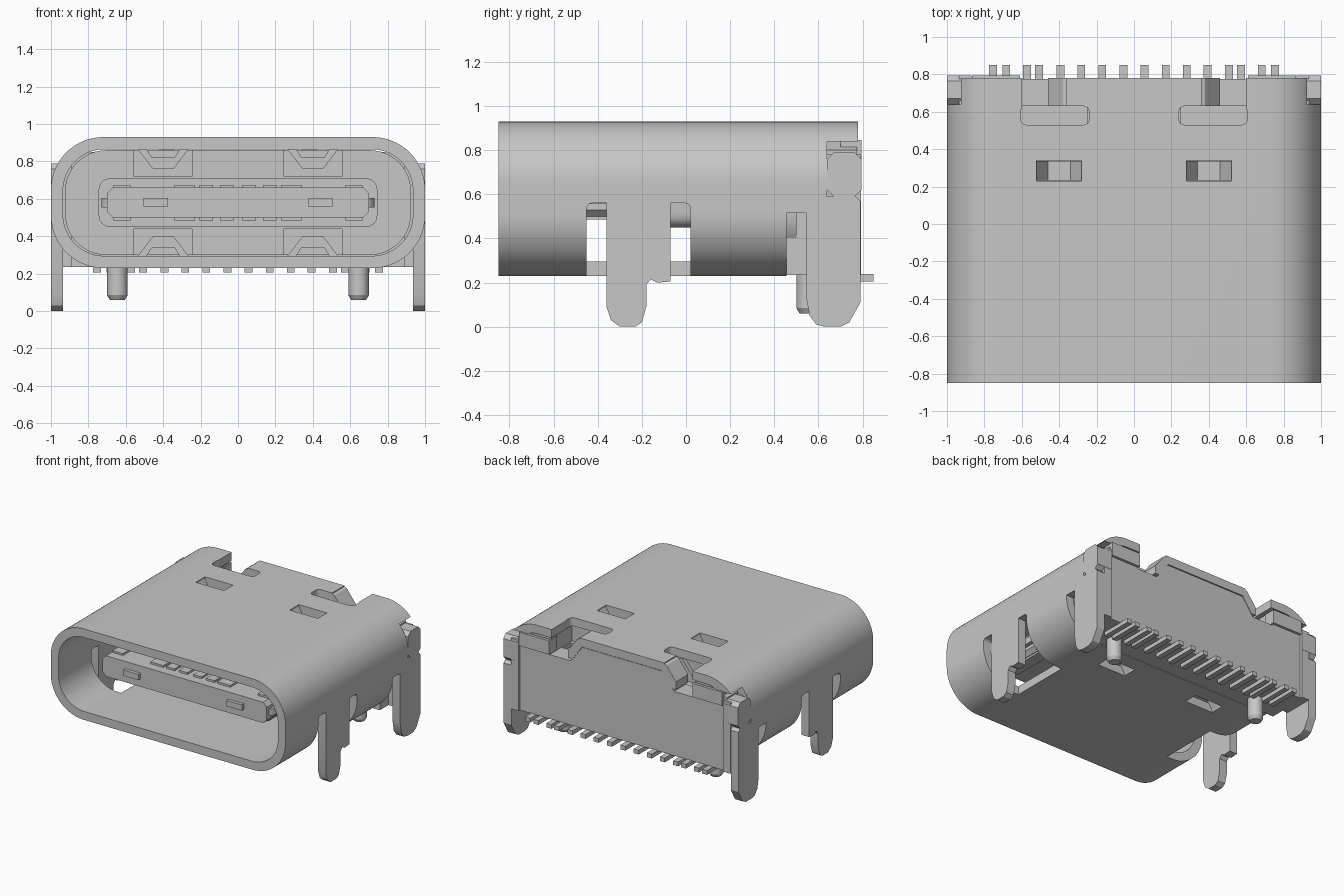
import bpy
import bmesh
import math

if "Cube" in bpy.data.objects:
    bpy.data.objects.remove(bpy.data.objects["Cube"], do_unlink=True)

grey = bpy.data.materials.new("light grey")
grey.use_nodes = True
grey.diffuse_color = (0.57, 0.57, 0.57, 1)
grey.node_tree.nodes["Principled BSDF"].inputs["Base Color"].default_value = (0.57, 0.57, 0.57, 1)

MID = 0.58  # height of the shell's centre line


def prism(name, pts, axis, a, b):
    """Extrude a 2D outline along an axis from a to b."""
    place = {"X": lambda p, t: (t, p[0], p[1]),
             "Y": lambda p, t: (p[0], t, p[1]),
             "Z": lambda p, t: (p[0], p[1], t)}[axis]
    bm = bmesh.new()
    low = [bm.verts.new(place(p, a)) for p in pts]
    high = [bm.verts.new(place(p, b)) for p in pts]
    bm.faces.new(low)
    bm.faces.new(high[::-1])
    for i in range(len(pts)):
        j = (i + 1) % len(pts)
        bm.faces.new((low[i], high[i], high[j], low[j]))
    bmesh.ops.recalc_face_normals(bm, faces=bm.faces)
    me = bpy.data.meshes.new(name)
    bm.to_mesh(me)
    bm.free()
    me.materials.append(grey)
    ob = bpy.data.objects.new(name, me)
    bpy.context.scene.collection.objects.link(ob)
    smooth(me)
    return ob


def smooth(me):
    me.shade_smooth()
    me.set_sharp_from_angle(angle=math.radians(28))


def rounded(x0, x1, z0, z1, r, n=12):
    """Rounded rectangle outline; n = 1 gives chamfered corners."""
    pts = []
    corners = ((x1 - r, z1 - r), (x0 + r, z1 - r), (x0 + r, z0 + r), (x1 - r, z0 + r))
    for q, (cx, cz) in enumerate(corners):
        for i in range(n + 1):
            t = (q + i / n) * math.pi / 2
            pts.append((cx + r * math.cos(t), cz + r * math.sin(t)))
    return pts


def box(name, x0, x1, y0, y1, z0, z1):
    return prism(name, [(x0, z0), (x1, z0), (x1, z1), (x0, z1)], "Y", y0, y1)


def cut(ob, cutters):
    """Subtract the cutters, bake the result and delete them."""
    for c in cutters:
        c.hide_render = True
        m = ob.modifiers.new("cut", "BOOLEAN")
        m.operation = "DIFFERENCE"
        m.solver = "EXACT"
        m.object = c
    dg = bpy.context.evaluated_depsgraph_get()
    me = bpy.data.meshes.new_from_object(ob.evaluated_get(dg))
    ob.modifiers.clear()
    ob.data = me
    smooth(me)
    for c in cutters:
        bpy.data.objects.remove(c, do_unlink=True)


def span(s, a, b):
    return (min(s * a, s * b), max(s * a, s * b))


def flip(pts, s):
    return [(s * x, z) for x, z in pts]


SIDES = ((1, "left"), (-1, "right"))

# Metal shell with leg openings, spring slots and rear notches
shell = prism("shell", rounded(-1, 1, 0.23, 0.93, 0.28, 20), "Y", -0.85, 0.78)
cutters = [
    prism("mouth", rounded(-0.935, 0.935, 0.295, 0.865, 0.22, 20), "Y", -1.1, 1.1),
    box("rear_cut", -1.2, 1.2, 0.64, 1, 0.1, 0.84),
    box("rear_floor_cut", -1.3, 1.3, 0.455, 0.9, 0.05, 0.515),
]
for s, side in SIDES:
    cutters += [
        prism("leg_cut", rounded(-0.45, 0.02, 0.1, 0.56, 0.025, 4), "X", *span(s, 0.68, 1.2)),
        prism("notch", rounded(*span(s, 0.24, 0.605), 0.53, 0.63, 0.03, 4), "Z", 0.7, 1.05),
        box("rear_gap", *span(s, 0.36, 0.6), 0.58, 1.2, 0.72, 1.15),
        box("spring_slot", *span(s, 0.28, 0.52), 0.23, 0.34, 0.12, 1.2),
    ]
cut(shell, cutters)

# Rear tab wings, springs, legs
wing = [(0.34, 0.93), (0.38, 0.915), (0.46, 0.81), (0.46, 0.75), (0.42, 0.75), (0.34, 0.865)]
spring = [(0.275, 0.925), (0.34, 0.82), (0.46, 0.82), (0.525, 0.925),
          (0.535, 0.865), (0.455, 0.76), (0.345, 0.76), (0.265, 0.865)]
front_leg = [(-0.36, 0.6), (-0.36, 0.09), (-0.34, 0.03), (-0.3, 0), (-0.23, 0), (-0.2, 0.02),
             (-0.18, 0.09), (-0.18, 0.19), (-0.16, 0.215), (-0.13, 0.2), (-0.07, 0.205), (-0.07, 0.6)]
back_leg = [(0.545, 0.59), (0.545, 0.13), (0.56, 0.05), (0.59, 0.01), (0.63, 0), (0.7, 0),
            (0.74, 0.02), (0.79, 0.11), (0.79, 0.57), (0.77, 0.59)]
for s, side in SIDES:
    prism(f"{side}_tab_wing", flip(wing, s), "Y", 0.63, 0.78)
    prism(f"{side}_top_spring", flip(spring, s), "Y", 0.232, 0.338)
    prism(f"{side}_bottom_spring", [(x, 2 * MID - z) for x, z in flip(spring, s)], "Y", 0.232, 0.338)
    prism(f"{side}_front_leg", front_leg, "X", *span(s, 0.935, 1))
    prism(f"{side}_back_leg", back_leg, "X", *span(s, 0.935, 1))

# Inner housing with pockets around the springs
core = prism("inner_housing", rounded(-0.925, 0.925, 0.3, 0.86, 0.22), "Y", 0.14, 0.5)
pockets = []
for s, side in SIDES:
    for z0, z1 in ((0.72, 0.95), (0.2, 0.44)):
        pockets.append(box("pocket", *span(s, 0.245, 0.555), 0, 0.44, z0, z1))
cut(core, pockets)

# Rear housing, stepped to follow the shell above it
half = [(0.89, 0.235), (0.89, 0.8), (0.8, 0.85), (0.62, 0.85), (0.62, 0.73),
        (0.44, 0.73), (0.34, 0.86)]
rear = prism("rear_housing", half + flip(half[::-1], -1), "Y", 0.455, 0.775)
cut(rear, [box("ledge_cut", *span(s, 0.25, 0.61), 0.53, 0.63, 0.7, 1) for s, side in SIDES])
for s, side in SIDES:
    prism(f"{side}_corner_block", rounded(0.64, 0.795, 0.59, 0.79, 0.03, 1), "X", *span(s, 0.87, 1))
    box(f"{side}_rear_post", *span(s, 0.87, 0.935), 0.56, 0.794, 0.235, 0.78)
    box(f"{side}_ear_block", *span(s, 0.61, 0.865), 0.7, 0.795, 0.74, 0.845)
    # Locating peg with a chamfered tip
    bm = bmesh.new()
    for r1, r2, z0, z1 in ((0.055, 0.055, 0.085, 0.26), (0.04, 0.055, 0.06, 0.085)):
        made = bmesh.ops.create_cone(bm, cap_ends=True, segments=24, radius1=r1, radius2=r2, depth=z1 - z0)
        bmesh.ops.translate(bm, verts=made["verts"], vec=(s * 0.645, 0.555, (z0 + z1) / 2))
    me = bpy.data.meshes.new(f"{side}_peg")
    bm.to_mesh(me)
    bm.free()
    me.materials.append(grey)
    smooth(me)
    bpy.context.scene.collection.objects.link(bpy.data.objects.new(f"{side}_peg", me))

# Tongue: thick root, thin blade and a wider middle plate with latches
prism("tongue_root", rounded(-0.745, 0.745, 0.45, 0.71, 0.06, 4), "Y", -0.2, 0.2)
prism("tongue_blade", rounded(-0.7, 0.7, 0.5, 0.66, 0.03, 1), "Y", -0.65, 0.1)
prism("tongue_plate", rounded(-0.73, 0.73, -0.63, 0.1, 0.06, 4), "Z", 0.555, 0.605)
for s, side in SIDES:
    box(f"{side}_latch", *span(s, 0.375, 0.505), -0.675, -0.6, 0.56, 0.605)

# Contacts on both faces of the tongue
for s, side in SIDES:
    for i, (x, w) in enumerate(((0.06, 0.07), (0.17, 0.07), (0.285, 0.11), (0.62, 0.09))):
        for z, face in ((0.665, "top"), (0.495, "bottom")):
            box(f"{side}_{face}_contact_{i}", s * x - w / 2, s * x + w / 2, -0.58, -0.15, z - 0.01, z + 0.01)

# Solder pins along the back
for s, side in SIDES:
    for i, x in enumerate((0.057, 0.17, 0.282, 0.393, 0.507, 0.573, 0.683, 0.753)):
        box(f"{side}_pin_{i}", s * x - 0.021, s * x + 0.021, 0.6, 0.85, 0.205, 0.238)
